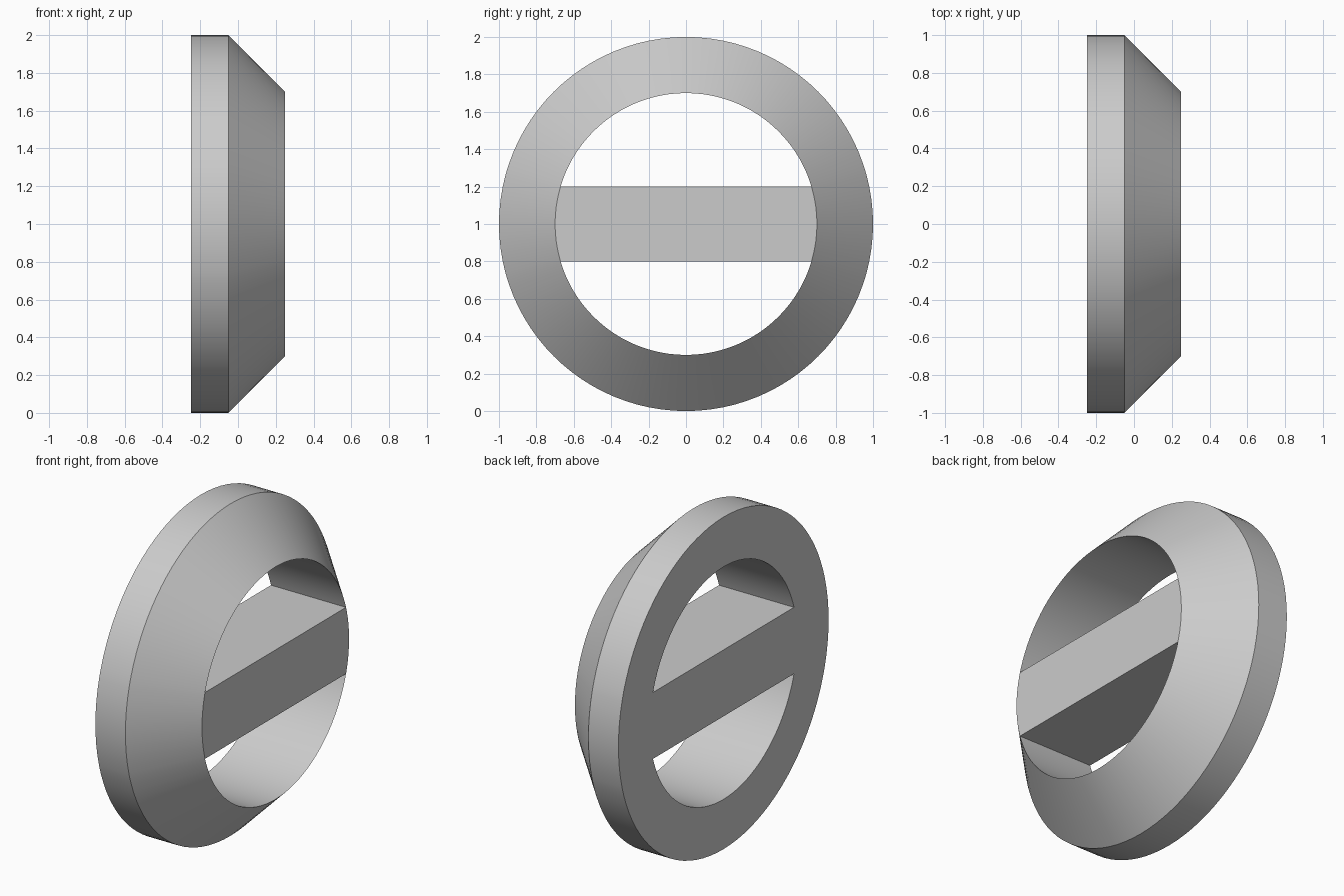
import bpy
import bmesh
from math import asin, cos, pi, radians, sin

# Remove the default cube
cube = bpy.data.objects.get("Cube")
if cube:
    bpy.data.objects.remove(cube, do_unlink=True)

SEGMENTS = 96
OUTER, BORE = 1.0, 0.7
BACK, SHOULDER, FRONT = -0.25, -0.05, 0.25
BAR_HALF = 0.2

# Even steps round the ring, plus the four corners where the bar meets the bore
corner = asin(BAR_HALF / BORE)
corners = [corner, pi - corner, pi + corner, 2 * pi - corner]
steps = [2 * pi * i / SEGMENTS for i in range(SEGMENTS)]
angles = sorted([a for a in steps if all(abs(a - c) > 0.01 for c in corners)] + corners)
count = len(angles)

bm = bmesh.new()


def loop(x, radius):
    return [bm.verts.new((x, radius * cos(a), 1 + radius * sin(a))) for a in angles]


def band(a, b, i):
    j = (i + 1) % count
    bm.faces.new((a[i], a[j], b[j], b[i]))


rear_bore = loop(BACK, BORE)
rear_rim = loop(BACK, OUTER)
shoulder = loop(SHOULDER, OUTER)
front_bore = loop(FRONT, BORE)

# Ring: flat back, straight rim, cone, and bore walls only beside the openings
c = [angles.index(a) for a in corners]
for i in range(count):
    band(rear_bore, rear_rim, i)
    band(rear_rim, shoulder, i)
    band(shoulder, front_bore, i)
    if c[0] <= i < c[1] or c[2] <= i < c[3]:
        band(front_bore, rear_bore, i)

# Crossbar: front and back faces with rounded ends, flat top and underside
for ring in (rear_bore, front_bore):
    bm.faces.new(ring[:c[0] + 1] + ring[c[1]:c[2] + 1] + ring[c[3]:])
for i, j in ((c[0], c[1]), (c[2], c[3])):
    bm.faces.new((rear_bore[i], rear_bore[j], front_bore[j], front_bore[i]))

bmesh.ops.recalc_face_normals(bm, faces=bm.faces)
mesh = bpy.data.meshes.new("ring_with_crossbar")
bm.to_mesh(mesh)
bm.free()
body = bpy.data.objects.new("ring_with_crossbar", mesh)
bpy.context.collection.objects.link(body)

# Plain grey finish
grey = bpy.data.materials.new("plain_grey")
grey.use_nodes = True
colour = (0.6, 0.6, 0.6, 1)
grey.diffuse_color = colour
for node in grey.node_tree.nodes:
    if node.type == 'BSDF_PRINCIPLED':
        node.inputs["Base Color"].default_value = colour
mesh.materials.append(grey)

# Smooth curved walls, crisp edges
bpy.ops.object.select_all(action='DESELECT')
body.select_set(True)
bpy.context.view_layer.objects.active = body
bpy.ops.object.shade_smooth_by_angle(angle=radians(30))
